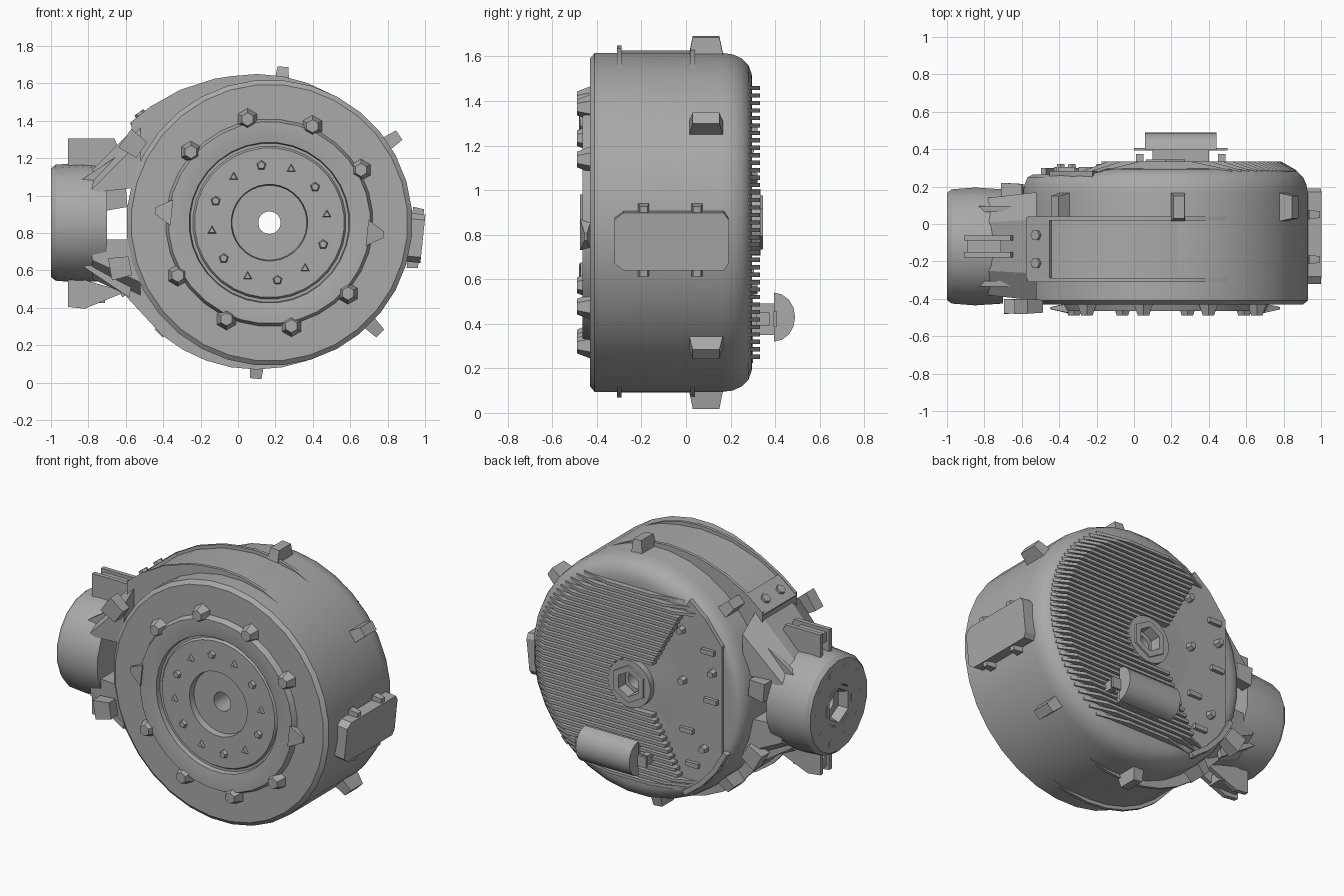
import bpy, bmesh, math
from mathutils import Matrix, Vector

if "Cube" in bpy.data.objects:
    bpy.data.objects.remove(bpy.data.objects["Cube"], do_unlink=True)

grey = bpy.data.materials.new("machine_grey")
grey.use_nodes = True
GREY = (0.4, 0.4, 0.4, 1)
grey.diffuse_color = GREY
grey.node_tree.nodes["Principled BSDF"].inputs["Base Color"].default_value = GREY

CX, CZ = 0.168, 0.855                  # drum axis
NOZZLE = Vector((0, -0.12, CZ))        # nozzle axis


def finish(name, bm, smooth=0):
    bmesh.ops.recalc_face_normals(bm, faces=bm.faces)
    mesh = bpy.data.meshes.new(name)
    bm.to_mesh(mesh)
    bm.free()
    ob = bpy.data.objects.new(name, mesh)
    bpy.context.collection.objects.link(ob)
    mesh.materials.append(grey)
    if smooth:
        bpy.ops.object.select_all(action="DESELECT")
        ob.select_set(True)
        bpy.context.view_layer.objects.active = ob
        bpy.ops.object.shade_smooth_by_angle(angle=math.radians(smooth))
    return ob


def bridge(name, rings, smooth=0):
    """Skin a closed loop of closed rings."""
    bm = bmesh.new()
    loops = [[bm.verts.new(p) for p in ring] for ring in rings]
    n = len(rings[0])
    for i, a in enumerate(loops):
        b = loops[(i + 1) % len(loops)]
        for j in range(n):
            k = (j + 1) % n
            bm.faces.new((a[j], a[k], b[k], b[j]))
    return finish(name, bm, smooth)


def lathe(name, profile, segs, axis, center, smooth=32):
    """Revolve a closed (radius, along) profile about the x or y axis."""
    rings = []
    for i in range(segs):
        t = math.tau * (i + 0.5) / segs
        c, s = math.cos(t), math.sin(t)
        rings.append([Vector((a, r * c, r * s) if axis == "x" else (r * c, a, r * s))
                      + Vector(center) for r, a in profile])
    return bridge(name, rings, smooth)


def loft(name, ring_a, ring_b, smooth=0):
    """Solid between two matching outlines."""
    bm = bmesh.new()
    a = [bm.verts.new(p) for p in ring_a]
    b = [bm.verts.new(p) for p in ring_b]
    bm.faces.new(a)
    bm.faces.new(b[::-1])
    for i in range(len(a)):
        j = (i + 1) % len(a)
        bm.faces.new((a[i], a[j], b[j], b[i]))
    return finish(name, bm, smooth)


def prism(name, pts, y0, y1):
    return loft(name, [(x, y0, z) for x, z in pts], [(x, y1, z) for x, z in pts])


def box(name, loc, size, angle=0, taper=1.0):
    """Box whose local x points along the angle in the xz plane; taper narrows the outer end."""
    bm = bmesh.new()
    bmesh.ops.create_cube(bm, size=1)
    for v in bm.verts:
        k = taper if v.co.x > 0 else 1
        v.co = Vector((v.co.x * size[0], v.co.y * size[1] * k, v.co.z * size[2] * k))
    bm.transform(Matrix.Translation(loc) @ Matrix.Rotation(-math.radians(angle), 4, "Y"))
    return finish(name, bm)


def stud(name, loc, r0, r1, depth, direction, segs=6):
    bm = bmesh.new()
    bmesh.ops.create_cone(bm, cap_ends=True, segments=segs, radius1=r0, radius2=r1, depth=depth)
    q = Vector(direction).to_track_quat("Z", "Y").to_matrix().to_4x4()
    bm.transform(Matrix.Translation(loc) @ q)
    return finish(name, bm)


def polar(r, deg, y, c=(CX, CZ)):
    t = math.radians(deg)
    return Vector((c[0] + r * math.cos(t), y, c[1] + r * math.sin(t)))


def cover_edge(dz):
    return -.07 - .54 * abs(dz)


# Drum with stepped front ring, rounded back rim and open centre
drum = lathe("drum", [(.06, -.40), (.2, -.40), (.205, -.44), (.4, -.44), (.41, -.425), (.425, -.425),
                      (.43, -.455), (.49, -.465), (.54, -.465), (.555, -.43), (.74, -.43), (.765, -.41),
                      (.765, .16), (.758, .21), (.74, .25), (.71, .28), (.67, .295), (.61, .297),
                      (.6, .295), (.15, .295), (.15, .335), (.1, .335), (.09, .26), (.06, .26)],
             32, "y", (CX, 0, CZ))
# Lower the back face under the cover
for v in drum.data.vertices:
    dx, dz = v.co.x - CX, v.co.z - CZ
    if math.hypot(dx, dz) > .2 and dx < cover_edge(dz):
        v.co.y = min(v.co.y, .265)

# Front bolts and disc studs
for i in range(10):
    a = 30 - 36 * i
    if i in (1, 6):
        box("front_ring_tab", polar(.57, a, -.45), (.09, .05, .14), a, .25)
    else:
        stud("front_bolt", polar(.565, a, -.46), .058, .035, .06, (0, -1, 0))
for i in range(12):
    stud("disc_stud", polar(.31, 30 * i + 8, -.445), .03, .02, .03, (0, -1, 0), 3 + 2 * (i % 2))

# Rim lugs
for a in (85, 34, -45, -95, 135, -135):
    box("rim_lug", polar(.787, a, .09), (.1, .16, .08), a, .75)

# Back cooling fins with sloped ends that continue the rounded rim
for i in range(37):
    dz = (i - 18) * .0335
    top = math.sqrt(max(.62 ** 2 - dz ** 2, 0))
    foot = math.sqrt(.7 ** 2 - dz ** 2)
    lo = cover_edge(dz)
    if abs(dz) < .14:
        lo = math.sqrt(.15 ** 2 - dz ** 2)
    outline = [(lo, .28), (lo, .333), (top, .333), (foot, .288), (foot, .28)]
    if -top > lo:
        outline[:2] = [(-foot, .28), (-top, .333)]
    loft("cooling_fin", [(CX + x, y, CZ + dz - .0095) for x, y in outline],
         [(CX + x, y, CZ + dz + .0095) for x, y in outline])

# Recessed back cover plate with its hardware
half = [(-.07, .05), (-.39, .62), (-.5, .53), (-.62, .38)]
cover = half + [(x, -z) for x, z in reversed(half)]
prism("back_cover", [(CX + x, CZ + z) for x, z in cover], .16, .283)
for x, z in ((-.34, .42), (-.35, .1), (-.56, .2), (-.5, -.3)):
    stud("cover_bolt", (CX + x, .295, CZ + z), .03, .022, .05, (0, 1, 0))
for x, z in ((-.38, -.21), (-.53, .33), (-.55, .02), (-.42, -.42)):
    box("cover_clip", (CX + x, .29, CZ + z), (.09, .03, .03))
for a in range(210, 240, 12):
    box("cover_edge_wall", polar(.71, a, .22), (.03, .16, .15), a)
lathe("back_hub_collar", [(.075, .28), (.13, .28), (.12, .345), (.08, .345)], 6, "y", (CX, 0, CZ))

# Back handle
stem = ((.1, .35), (.4, .35), (.4, .49), (.1, .49))
prism("handle_stem", stem, .28, .41)
grip = [(.43 + .11 * math.cos(math.pi * i / 8), .395 + .095 * math.sin(math.pi * i / 8))
        for i in range(9)]
loft("handle_grip", [(.06, y, z) for z, y in grip], [(.44, y, z) for z, y in grip], 40)
box("handle_wing", (.25, .4, .42), (.5, .015, .07))
for x in (.03, .47):
    box("handle_clip", (x, .345, .42), (.04, .06, .06))


# Scroll casing band around the drum, with raised edge ridges
def scroll(name, g, y0, y1):
    outer = [polar(.785 + g, a, 0, (.1, .86)) for a in range(-130, 101, 10)]
    outer += [Vector((x, 0, z)) for x, z in
              ((-.125, 1.62 + g), (-.31, 1.56 + g), (-.47, 1.47 + g), (-.57, 1.39 + g), (-.57, 1.2),
               (-.56, .86), (-.57, .6), (-.62, .49 - g))]
    axis = Vector((CX, 0, CZ))
    inner = [axis + (p - axis).normalized() * .7 for p in outer]
    front, back = Vector((0, y0, 0)), Vector((0, y1, 0))
    bridge(name, [[p + d for p in pts] for pts, d in
                  ((outer, front), (outer, back), (inner, back), (inner, front))], 30)

scroll("scroll_casing", -.017, -.29, .02)
for y in (-.31, .02):
    scroll("scroll_ridge", .005, y, y + .02)

# Bolted flange plate on the casing shoulder
box("flange_plate", (-.5, -.13, 1.415), (.16, .33, .05), 38)
for y in (-.06, -.21):
    stud("flange_bolt", (-.515, y, 1.425), .03, .03, .05, (-.6, 0, .8))

# Nozzle with hollow end and a ring of bolts
lathe("nozzle", [(.12, -.93), (.13, -1), (.29, -1), (.31, -.975), (.32, -.85), (.31, -.7),
                 (.05, -.7), (.05, -.93)], 18, "x", NOZZLE)
lathe("nozzle_socket", [(.09, -.94), (.14, -.94), (.14, -1), (.11, -1)], 6, "x", NOZZLE)
for i in range(10):
    t = math.tau * i / 10
    loc = NOZZLE + Vector((-.997, .225 * math.cos(t), .225 * math.sin(t)))
    stud("nozzle_bolt", loc, .032, .032, .008, (-1, 0, 0))


# Neck arms above and below the opening
def section(x, half_width, z0, z1, bevel):
    y, s = NOZZLE.y, math.copysign(1, z1)
    return [(x, y + u * half_width, CZ + z) for u, z in
            ((-1, z0), (1, z0), (1, z1 - s * bevel), (.5, z1), (-.5, z1), (-1, z1 - s * bevel))]

loft("upper_neck_arm", section(-.78, .26, .16, .28, .1), section(-.52, .29, .19, .54, .1))
loft("lower_neck_arm", section(-.78, .26, -.09, -.3, .1), section(-.52, .29, -.09, -.42, .1))

# Ribs, lugs and gussets around the nozzle
ribs = (("upper", 1, [(-.91, .28), (-.91, .45), (-.66, .45), (-.6, .3)]),
        ("lower", -1, [(-.91, .28), (-.91, .45), (-.82, .46), (-.6, .37)]))
for name, s, pts in ribs:
    for dy in (-.045, .045):
        prism(name + "_nozzle_rib", [(x, CZ + s * z) for x, z in pts],
              NOZZLE.y + dy - .014, NOZZLE.y + dy + .014)
    box(name + "_nozzle_lug", (-.8, NOZZLE.y, CZ + s * .4), (.18, .1, .06))
    for dy in (-.2, .2):
        prism(name + "_neck_gusset", [(-.88, CZ + s * .2), (-.58, CZ + s * .4), (-.55, CZ + s * .2)],
              NOZZLE.y + dy - .015, NOZZLE.y + dy + .015)

# Side lugs at the four corners of the neck
for x, y, dz, a in ((-.56, -.44, .42, -35), (-.63, -.44, -.24, 10),
                    (-.65, .18, .13, 5), (-.6, .16, -.32, 30)):
    box("side_lug", (x, y, CZ + dz), (.11, .08, .12), a, .85)

# Tilted side plate with corner cuts and clips
plate = [(-.32, -.1), (-.28, -.13), (.17, -.13), (.19, -.1), (.19, .1), (.17, .13),
         (-.28, .13), (-.32, .1)]
tilt = Matrix.Rotation(math.radians(6), 4, "Y")


def on_plate(x, y, z):
    return Vector((CX, 0, CZ)) + tilt @ Vector((x, y, z))

loft("side_plate", [on_plate(.75, y, z) for y, z in plate], [on_plate(.825, y, z) for y, z in plate])
for y in (-.19, .05):
    for z in (-.14, .14):
        box("plate_clip", on_plate(.785, y, z), (.06, .05, .05), -6, .7)
